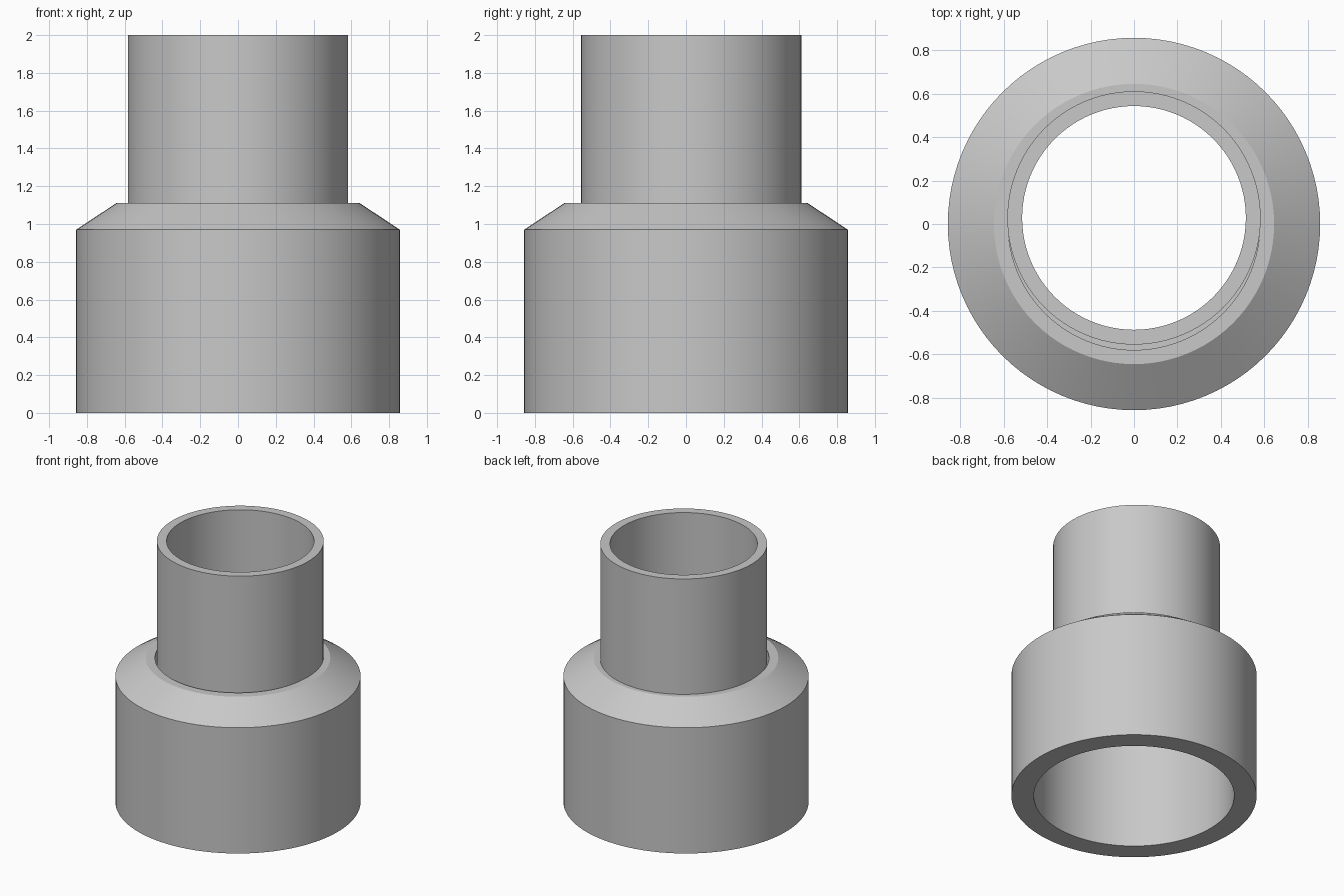
import bpy, bmesh
from math import pi, radians

SEGMENTS = 96
cube = bpy.data.objects.get("Cube")
if cube:
    bpy.data.objects.remove(cube, do_unlink=True)

grey = bpy.data.materials.new("plain grey")
grey.use_nodes = True
colour = (0.58, 0.58, 0.58, 1)
grey.diffuse_color = colour
grey.node_tree.nodes["Principled BSDF"].inputs["Base Color"].default_value = colour


def lathe(name, profile, location):
    """Turn a closed (radius, height) profile around the z axis."""
    bm = bmesh.new()
    verts = [bm.verts.new((r, 0, z)) for r, z in profile]
    edges = [bm.edges.new((a, b)) for a, b in zip(verts, verts[1:] + verts[:1])]
    bmesh.ops.spin(bm, geom=verts + edges, cent=(0, 0, 0), axis=(0, 0, 1),
                   angle=2 * pi, steps=SEGMENTS, use_merge=True)
    bmesh.ops.remove_doubles(bm, verts=bm.verts, dist=0.0001)
    bmesh.ops.recalc_face_normals(bm, faces=bm.faces)
    mesh = bpy.data.meshes.new(name)
    bm.to_mesh(mesh)
    bm.free()
    mesh.materials.append(grey)
    obj = bpy.data.objects.new(name, mesh)
    obj.location = location
    bpy.context.collection.objects.link(obj)
    bpy.ops.object.select_all(action="DESELECT")
    obj.select_set(True)
    bpy.context.view_layer.objects.active = obj
    bpy.ops.object.shade_smooth_by_angle(angle=radians(25))
    return obj


# Wide collar: chamfered shoulder, narrow mouth and a wider bore below it
lathe("collar", [(0.70, 0), (0.857, 0), (0.857, 0.97), (0.645, 1.11),
                 (0.58, 1.11), (0.58, 0.97), (0.70, 0.97)], (0, 0, 0))

# Slightly off-centre pipe, held in the collar by a flange
lathe("pipe", [(0.515, 0.85), (0.67, 0.85), (0.67, 0.968), (0.583, 0.968),
               (0.583, 2), (0.515, 2)], (0, 0.028, 0))
